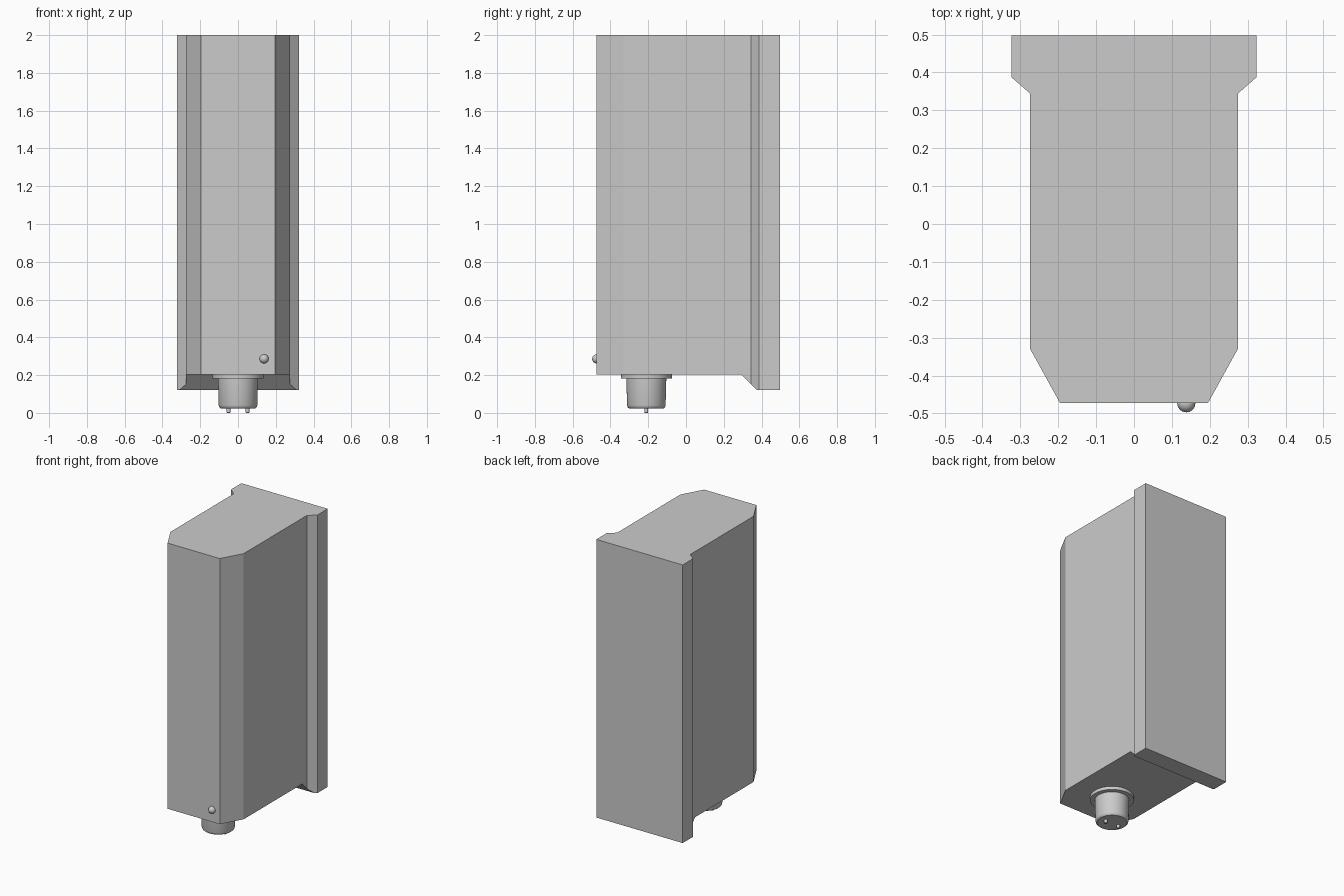
import bpy, bmesh, math
from mathutils import Matrix

cube = bpy.data.objects.get("Cube")
if cube:
    bpy.data.objects.remove(cube, do_unlink=True)

grey = bpy.data.materials.new("plain grey")
grey.use_nodes = True
grey.diffuse_color = (0.6, 0.6, 0.6, 1)
grey.node_tree.nodes["Principled BSDF"].inputs["Base Color"].default_value = (0.6, 0.6, 0.6, 1)


def finish(name, bm, smooth=False):
    bmesh.ops.recalc_face_normals(bm, faces=bm.faces)
    mesh = bpy.data.meshes.new(name)
    bm.to_mesh(mesh)
    bm.free()
    mesh.materials.append(grey)
    ob = bpy.data.objects.new(name, mesh)
    bpy.context.collection.objects.link(ob)
    if smooth:
        bpy.ops.object.select_all(action='DESELECT')
        ob.select_set(True)
        bpy.context.view_layer.objects.active = ob
        bpy.ops.object.shade_smooth_by_angle(angle=math.radians(35))
    return ob


def prism(name, points, offset):
    """Extrude a closed outline of 3D points along an offset."""
    bm = bmesh.new()
    face = bm.faces.new([bm.verts.new(p) for p in points])
    ext = bmesh.ops.extrude_face_region(bm, geom=[face])
    bmesh.ops.translate(bm, vec=offset,
                        verts=[v for v in ext["geom"] if isinstance(v, bmesh.types.BMVert)])
    return finish(name, bm)


def lathe(name, profile, x, y, steps=48):
    """Revolve a (radius, height) profile about a vertical axis."""
    bm = bmesh.new()
    verts = [bm.verts.new((r, 0, z)) for r, z in profile]
    edges = [bm.edges.new(pair) for pair in zip(verts, verts[1:])]
    bmesh.ops.spin(bm, geom=verts + edges, cent=(0, 0, 0), axis=(0, 0, 1),
                   angle=math.tau, steps=steps)
    bmesh.ops.remove_doubles(bm, verts=bm.verts, dist=0.0002)
    bmesh.ops.translate(bm, vec=(x, y, 0), verts=bm.verts)
    return finish(name, bm, True)


# Housing: mirrored plan outline with chamfered front and wide back flange
half = [(0.195, -0.473), (0.274, -0.33), (0.274, 0.344), (0.323, 0.387), (0.323, 0.497)]
outline = half + [(-x, y) for x, y in reversed(half)]
housing = prism("housing", [(x, y, 0.12) for x, y in outline], (0, 0, 1.88))

# Raise the underside, leaving the back flange hanging with a sloped front
under = [(-1, 0.204), (0.293, 0.204), (0.377, 0.12), (0.457, 0.04), (-1, 0.04)]
cutter = prism("underside_cutter", [(-1, y, z) for y, z in under], (2, 0, 0))
cutter.hide_render = True
cut = housing.modifiers.new("underside", 'BOOLEAN')
cut.operation = 'DIFFERENCE'
cut.solver = 'EXACT'
cut.object = cutter
bpy.ops.object.select_all(action='DESELECT')
housing.select_set(True)
bpy.context.view_layer.objects.active = housing
bpy.ops.object.modifier_apply(modifier=cut.name)
bpy.data.objects.remove(cutter, do_unlink=True)

# Round connector below the housing
CY = -0.21
lathe("connector_collar", [(0, 0.21), (0.135, 0.21), (0.135, 0.182), (0.112, 0.182), (0, 0.182)], 0, CY)
lathe("connector_barrel", [(0, 0.19), (0.106, 0.19), (0.102, 0.04), (0.099, 0.03),
                           (0.092, 0.024), (0, 0.024)], 0, CY)
for side, x in (("left", 0.05), ("right", -0.05)):
    lathe(side + "_contact_pin", [(0, 0.03), (0.01, 0.03), (0.01, 0.002), (0.008, 0), (0, 0)], x, CY, 16)

# Small round indicator lamp on the front
bm = bmesh.new()
bmesh.ops.create_uvsphere(bm, u_segments=20, v_segments=12, radius=0.024,
                          matrix=Matrix.Translation((0.138, -0.473, 0.286)) @ Matrix.Rotation(math.pi / 2, 4, 'X'))
finish("indicator_lamp", bm, True)
